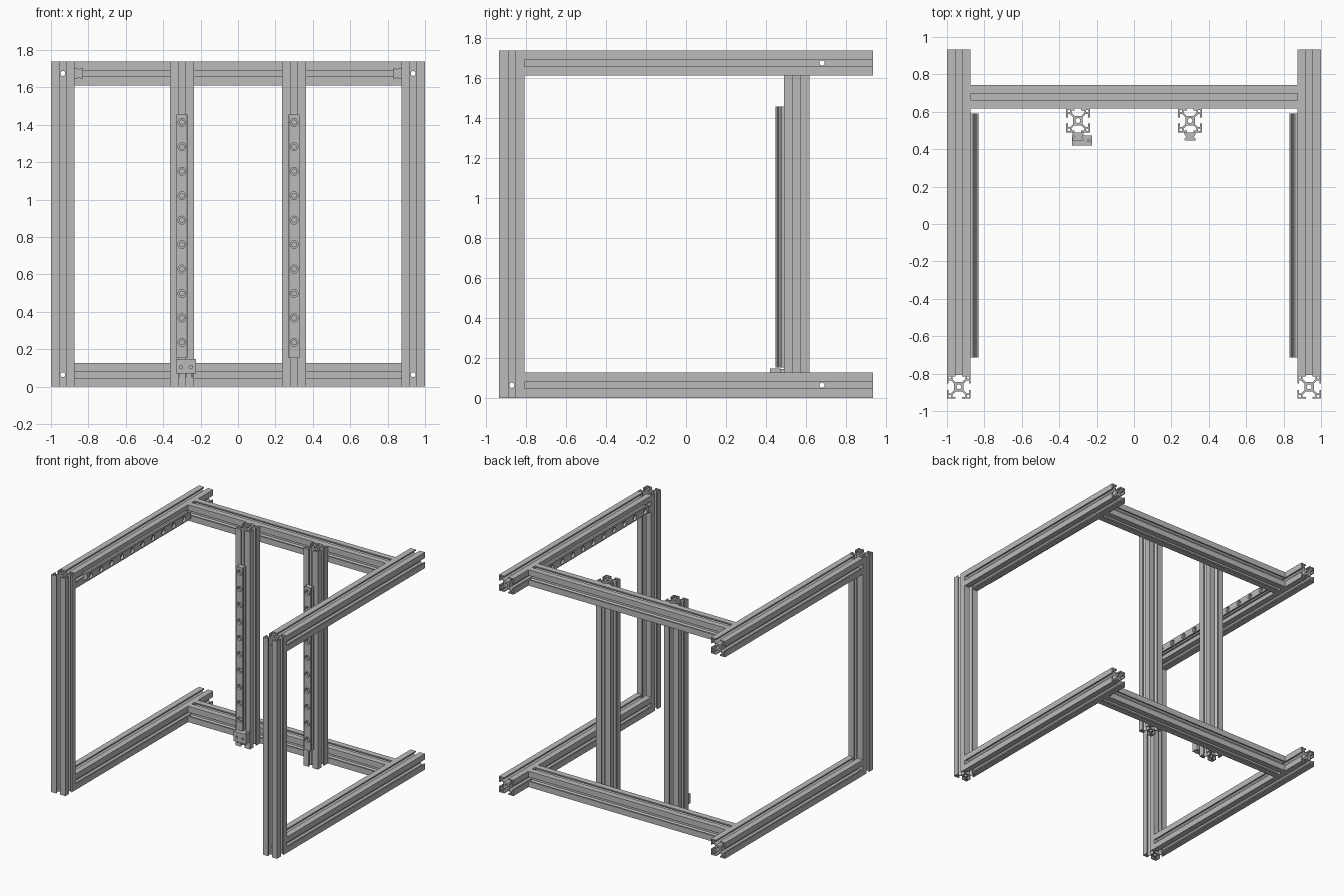
import bpy
import bmesh
from math import pi, cos, sin, radians
from mathutils import Matrix, Vector

if "Cube" in bpy.data.objects:
    bpy.data.objects.remove(bpy.data.objects["Cube"])

P = 0.127            # extrusion width
H = P / 2
TOP = 1.738          # frame height
BACK = 0.934         # half depth
BORE = 0.013

grey = bpy.data.materials.new("aluminium_grey")
grey.use_nodes = True
grey.diffuse_color = (0.5, 0.5, 0.5, 1)
grey.node_tree.nodes["Principled BSDF"].inputs["Base Color"].default_value = (0.5, 0.5, 0.5, 1)
parts = []

ALONG_X = Matrix.Rotation(pi / 2, 4, 'Y')
ALONG_Y = Matrix.Rotation(pi / 2, 4, 'X')
ALONG_Z = Matrix.Identity(4)


def add_object(name, mesh):
    obj = bpy.data.objects.new(name, mesh)
    bpy.context.collection.objects.link(obj)
    return obj


def finish(name, mesh):
    mesh.materials.clear()
    mesh.materials.append(grey)
    obj = add_object(name, mesh)
    parts.append(obj)
    return obj


def evaluated_mesh(obj):
    deps = bpy.context.evaluated_depsgraph_get()
    return bpy.data.meshes.new_from_object(obj.evaluated_get(deps))


def extrude(name, loops, length, matrix):
    """Fill nested outlines and extrude them, centred, along local z."""
    curve = bpy.data.curves.new(name, 'CURVE')
    curve.dimensions = '2D'
    curve.fill_mode = 'BOTH'
    curve.extrude = length / 2
    for loop in loops:
        spline = curve.splines.new('POLY')
        spline.points.add(len(loop) - 1)
        for point, (x, y) in zip(spline.points, loop):
            point.co = (x, y, 0, 1)
        spline.use_cyclic_u = True
    temp = add_object(name + "_outline", curve)
    mesh = evaluated_mesh(temp)
    bpy.data.objects.remove(temp)
    bm = bmesh.new()
    bm.from_mesh(mesh)
    bmesh.ops.remove_doubles(bm, verts=bm.verts, dist=1e-5)
    bm.transform(matrix)
    bmesh.ops.recalc_face_normals(bm, faces=bm.faces)
    bm.to_mesh(mesh)
    bm.free()
    return finish(name, mesh)


def drill(obj, centres, axis, radius, depth):
    """Cut round holes into a part."""
    bm = bmesh.new()
    for c in centres:
        bmesh.ops.create_cone(bm, cap_ends=True, segments=24, radius1=radius, radius2=radius,
                              depth=depth, matrix=Matrix.Translation(c) @ axis)
    mesh = bpy.data.meshes.new("drill")
    bm.to_mesh(mesh)
    bm.free()
    cutter = add_object("drill", mesh)
    cutter.hide_render = True
    mod = obj.modifiers.new("holes", 'BOOLEAN')
    mod.operation = 'DIFFERENCE'
    mod.solver = 'EXACT'
    mod.object = cutter
    bpy.context.view_layer.update()
    result = evaluated_mesh(obj)
    obj.modifiers.clear()
    obj.data = result
    bpy.data.objects.remove(cutter)


def box(name, lo, hi):
    lo, hi = Vector(lo), Vector(hi)
    bm = bmesh.new()
    bmesh.ops.create_cube(bm, size=1, matrix=Matrix.Translation((lo + hi) / 2)
                          @ Matrix.Diagonal((*(hi - lo), 1)))
    mesh = bpy.data.meshes.new(name)
    bm.to_mesh(mesh)
    bm.free()
    return finish(name, mesh)


# T-slot cross-section: one side repeated four times, centre bore, corner cavities
UNIT = H / 15
SIDE = [(15, 15), (4, 15), (4, 12.8), (8.2, 12.8), (8.2, 10), (4.2, 6),
        (-4.2, 6), (-8.2, 10), (-8.2, 12.8), (-4, 12.8), (-4, 15)]


def turned(points, quarter):
    c, s = round(cos(quarter * pi / 2)), round(sin(quarter * pi / 2))
    return [((x * c - y * s) * UNIT, (x * s + y * c) * UNIT) for x, y in points]


outline = [p for q in range(4) for p in turned(SIDE, q)]
bore = [(BORE * cos(radians(a)), BORE * sin(radians(a))) for a in range(0, 360, 15)]
cavity = [(10.2, 10.2), (13.2, 10.2), (13.2, 13.2), (10.2, 13.2)]
T_SLOT = [outline, bore] + [turned(cavity, q) for q in range(4)]


def beam(name, centre, length, axis):
    return extrude(name, T_SLOT, length, Matrix.Translation(centre) @ axis)


# Frame
levels = {"lower": H, "upper": TOP - H}
cross_y = 0.68
post_y = -BACK + H
side_x = 1 - H
for side, s in (("left", 1), ("right", -1)):
    x = s * side_x
    post = beam(side + "_front_post", (x, post_y, TOP / 2), TOP, ALONG_Z)
    drill(post, [(x, post_y, z) for z in levels.values()], ALONG_Y, BORE, P * 1.2)
    drill(post, [(x, post_y, H)], ALONG_X, BORE, P * 1.2)
    for level, z in levels.items():
        rail = beam(f"{side}_{level}_side_beam", (x, H, z), 2 * BACK - P, ALONG_Y)
        drill(rail, [(x, cross_y, z)], ALONG_X, BORE, P * 1.2)
    beam(side + "_upright", (s * 0.3, cross_y - P, TOP / 2), TOP, ALONG_Z)
for level, z in levels.items():
    beam(level + "_cross_beam", (0, cross_y, z), 2 - 2 * P, ALONG_X)

# Linear guide rails: waisted profile, its back at y = 0 and its face towards -y
LENGTH, DEPTH = 1.304, 0.042
half = [(0.03, 0), (0.03, -0.013), (0.021, -0.02), (0.021, -0.026), (0.03, -0.032),
        (0.03, -0.04), (0.028, -DEPTH)]
GUIDE = [half + [(-x, y) for x, y in reversed(half)]]


def guide(name, matrix):
    obj = extrude(name, GUIDE, LENGTH, ALONG_Z)
    heights = [LENGTH / 2 - 0.043 - i * 0.1307 for i in range(10)]
    drill(obj, [(0, -DEPTH / 2, z) for z in heights], ALONG_Y, 0.012, 0.1)
    drill(obj, [(0, -DEPTH, z) for z in heights], ALONG_Y, 0.021, 0.036)
    obj.data.transform(matrix)


for side, s in (("left", 1), ("right", -1)):
    guide(side + "_upright_guide", Matrix.Translation((s * 0.3, cross_y - P - H, 0.804)))
    # The side guides lie along y and face inwards
    turn = Matrix(((0, s, 0), (0, 0, -1), (-s, 0, 0))).to_4x4()
    guide(side + "_side_guide",
          Matrix.Translation((s * (1 - P), -0.062, TOP - H)) @ turn)

# End stop below the right upright guide
stop = box("end_stop_body", (-0.332, 0.42, 0.07), (-0.225, 0.473, 0.147))
drill(stop, [(x, 0.42, 0.105) for x in (-0.305, -0.252)], ALONG_Y, 0.009, 0.03)
drill(stop, [(-0.24, 0.447, 0.147)], ALONG_Z, 0.007, 0.03)
box("end_stop_bracket", (-0.33, 0.473, 0.075), (-0.27, cross_y - P - H, 0.145))
for i, x in enumerate((-0.315, -0.28, -0.245)):
    box(f"end_stop_pin_{i + 1}", (x - 0.004, 0.44, 0.05), (x + 0.004, 0.455, 0.07))

# Smooth the bores, keep the edges sharp
bpy.ops.object.select_all(action='DESELECT')
for obj in parts:
    obj.select_set(True)
bpy.context.view_layer.objects.active = parts[0]
bpy.ops.object.shade_smooth_by_angle(angle=radians(30))
